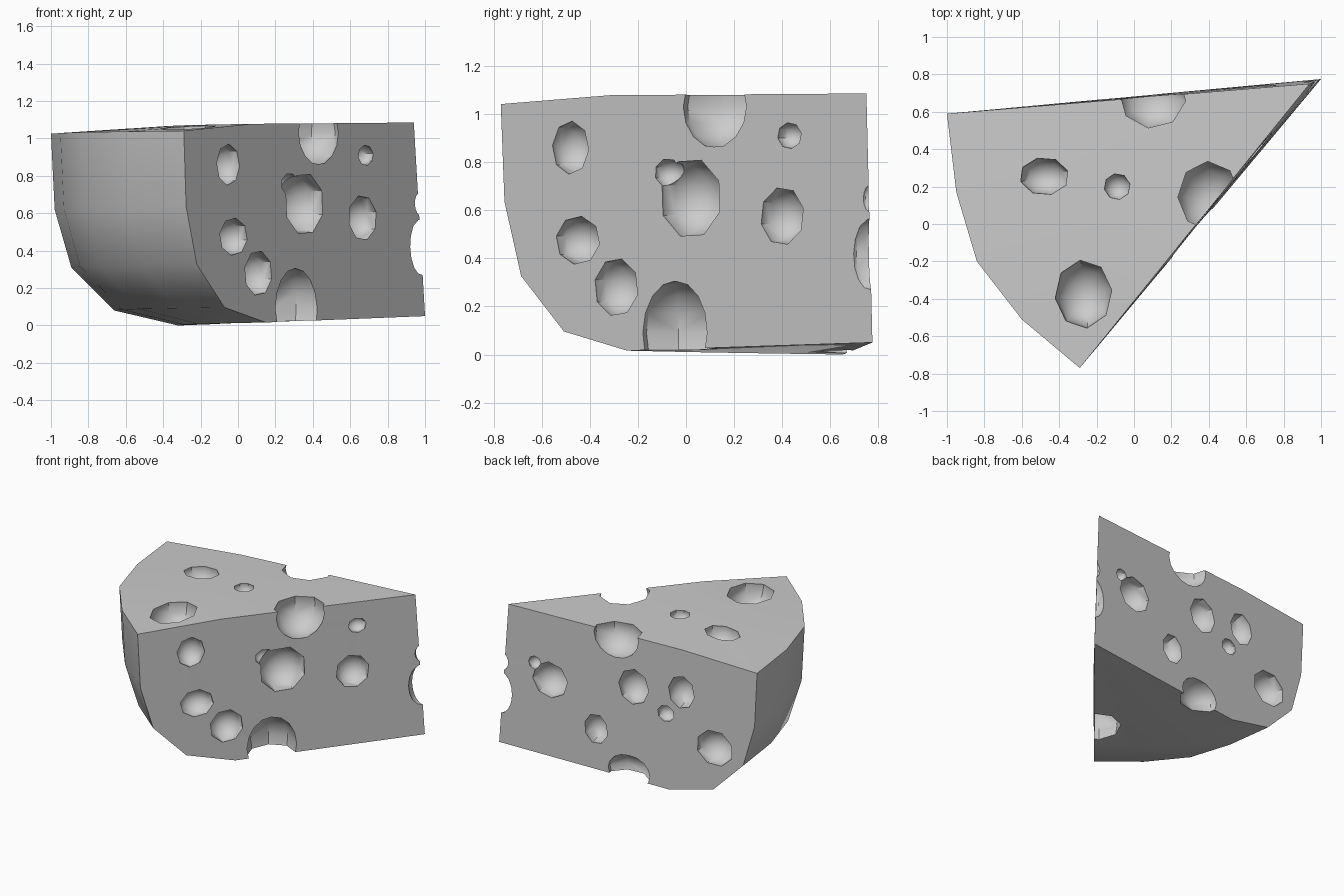
import bpy, bmesh, math
from mathutils import Vector, Matrix
from mathutils.bvhtree import BVHTree

if "Cube" in bpy.data.objects:
    bpy.data.objects.remove(bpy.data.objects["Cube"])

# Rind outline at the top (back left round to the front), and tip edge
OUTLINE = [(-1.0, 0.59), (-0.95, 0.17), (-0.84, -0.20), (-0.60, -0.51), (-0.29, -0.77)]
TIP_LOW, TIP_HIGH = Vector((1.0, 0.775, 0.05)), Vector((0.94, 0.75, 1.085))
# Section of the wedge: (distance from tip as a fraction, height)
PROFILE = [(0.70, 1.062), (1.0, 1.025), (0.99, 0.62), (0.945, 0.31), (0.83, 0.08), (0.66, 0.0)]


def build_wedge():
    bm = bmesh.new()
    low, high = bm.verts.new(TIP_LOW), bm.verts.new(TIP_HIGH)
    cols = []
    for i, (x, y) in enumerate(OUTLINE):
        col = []
        for s, z in PROFILE:
            tip = TIP_LOW.lerp(TIP_HIGH, min(z / 1.06, 1))
            p = tip.lerp(Vector((x, y, 0)), s)
            col.append(bm.verts.new((p.x, p.y, z + 0.004 * i)))
        cols.append(col)
    for a, b in zip(cols, cols[1:]):
        for k in range(len(PROFILE) - 1):
            bm.faces.new((a[k], a[k + 1], b[k + 1], b[k]))
        bm.faces.new((high, a[0], b[0]))
        bm.faces.new((low, b[-1], a[-1]))
    bm.faces.new([high, low] + cols[0][::-1])
    bm.faces.new([low, high] + cols[-1])
    bmesh.ops.recalc_face_normals(bm, faces=bm.faces)
    return bm


wedge = build_wedge()
tree = BVHTree.FromBMesh(wedge)
mesh = bpy.data.meshes.new("cheese_wedge")
wedge.to_mesh(mesh)
cheese = bpy.data.objects.new("cheese_wedge", mesh)
bpy.context.collection.objects.link(cheese)

cut = bmesh.new()
count = 0


def bubble(center, axes, radii):
    """Low-poly ellipsoid; the third axis points out of the surface."""
    global count
    count += 1
    rot = Matrix(axes).transposed().to_4x4()
    m = (Matrix.Translation(center) @ rot @ Matrix.Diagonal((*radii, 1))
         @ Matrix.Rotation(count * 0.7, 4, 'Z'))
    bmesh.ops.create_uvsphere(cut, u_segments=8, v_segments=8, radius=1.03, matrix=m)


def hole(view, a, b, ra, rb):
    """Place a hole on the face seen from one axis, sized as seen there."""
    start, h, v = {
        'right': (Vector((3, a, b)), Vector((0, 1, 0)), Vector((0, 0, 1))),
        'back': (Vector((a, 3, b)), Vector((1, 0, 0)), Vector((0, 0, 1))),
        'top': (Vector((a, b, 3)), Vector((1, 0, 0)), Vector((0, 1, 0)))}[view]
    d = -Vector([c if abs(c) == 3 else 0 for c in start]).normalized()
    p, n, _, _ = tree.ray_cast(start, d)
    if n.dot(d) > 0:
        n = -n
    side = v.cross(n).normalized()
    up = n.cross(side)
    stretch = 1 / max(abs(side.dot(h)), 0.3)
    depth = 0.95 * (ra * stretch + rb) / 2
    bubble(p - n * 0.012, (side, up, n), (ra * stretch, rb, depth))


# Holes in the right cut face
for y, z, ry, rz in [(-0.48, 0.86, 0.075, 0.11), (-0.45, 0.475, 0.09, 0.10),
                     (-0.29, 0.28, 0.09, 0.12), (0.02, 0.65, 0.125, 0.165),
                     (-0.075, 0.755, 0.055, 0.06), (0.40, 0.575, 0.09, 0.12),
                     (0.43, 0.91, 0.05, 0.055)]:
    hole('right', y, z, ry, rz)
# Holes in the back cut face
for x, z, rx, rz in [(0.61, 0.60, 0.135, 0.13), (0.73, 0.70, 0.05, 0.05),
                     (-0.04, 0.70, 0.115, 0.13), (-0.41, 0.745, 0.10, 0.12),
                     (-0.29, 0.56, 0.065, 0.06), (0.25, 0.32, 0.09, 0.11),
                     (-0.67, 0.39, 0.14, 0.13)]:
    hole('back', x, z, rx, rz)
# Holes in the top
for x, y, rx, ry in [(-0.48, 0.255, 0.13, 0.10), (-0.09, 0.20, 0.07, 0.07),
                     (-0.27, -0.375, 0.15, 0.18)]:
    hole('top', x, y, rx, ry)
# Bites out of the edges: top right, bottom right, top back, bottom back, tip
WORLD = (Vector((1, 0, 0)), Vector((0, 1, 0)), Vector((0, 0, 1)))
for c, r in [((0.40, 0.15, 1.03), (0.17, 0.19, 0.17)), ((0.30, -0.04, 0.09), (0.17, 0.18, 0.21)),
             ((0.10, 0.68, 1.04), (0.18, 0.17, 0.15)), ((-0.01, 0.70, 0.06), (0.17, 0.15, 0.12)),
             ((1.0, 0.76, 0.42), (0.10, 0.11, 0.15)), ((0.985, 0.765, 0.65), (0.05, 0.05, 0.06))]:
    bubble(Vector(c), WORLD, r)

cut_mesh = bpy.data.meshes.new("hole_cutter")
cut.to_mesh(cut_mesh)
cutter = bpy.data.objects.new("hole_cutter", cut_mesh)
bpy.context.collection.objects.link(cutter)
cutter.hide_render = True

# Carve the holes, then keep the rims sharp
mod = cheese.modifiers.new("holes", 'BOOLEAN')
mod.operation, mod.solver, mod.object = 'DIFFERENCE', 'EXACT', cutter
mod.use_self = True
bpy.context.view_layer.objects.active = cheese
cheese.select_set(True)
bpy.ops.object.modifier_apply(modifier=mod.name)
bpy.data.objects.remove(cutter)
bpy.ops.object.shade_smooth_by_angle(angle=math.radians(42))
